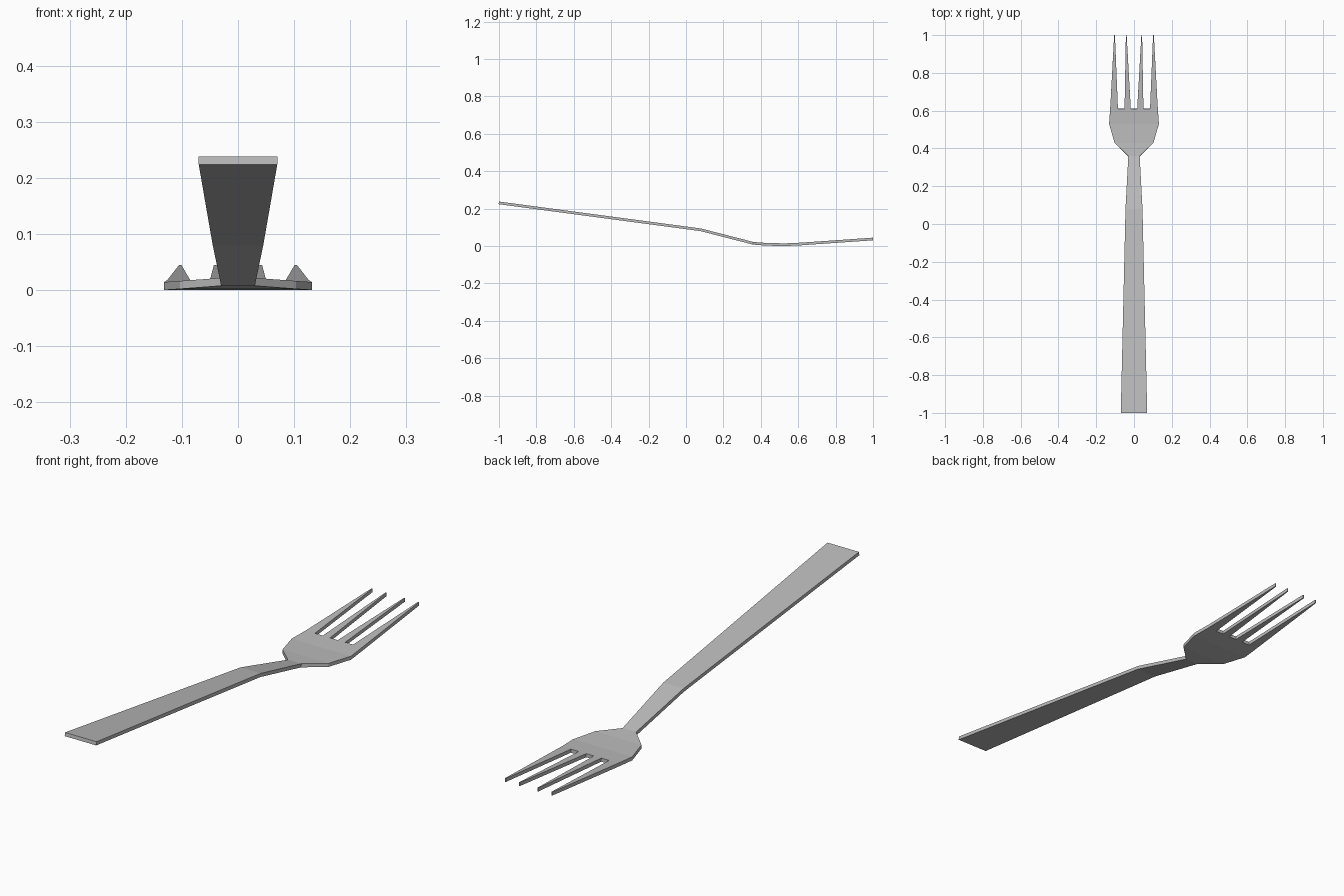
import bpy, bmesh

if "Cube" in bpy.data.objects:
    bpy.data.objects.remove(bpy.data.objects["Cube"])

# Side profile of the upper surface: (y, z)
PROFILE = [(-1.0, .238), (.08, .094), (.36, .022), (.43, .0165),
           (.53, .0145), (.61, .018), (1.0, .045)]
THICKNESS = .0142


def height(y):
    for (y0, z0), (y1, z1) in zip(PROFILE, PROFILE[1:]):
        if y <= y1:
            return z0 + (z1 - z0) * (y - y0) / (y1 - y0)
    return PROFILE[-1][1]


# Right half of the outline, cut into flat panels wherever the profile bends
panels = [
    [(0, -1), (.07, -1), (.045, .08), (0, .08)],            # handle
    [(0, .08), (.045, .08), (.03, .36), (0, .36)],          # neck
    [(0, .36), (.03, .36), (.103, .43), (0, .43)],          # shoulder
    [(0, .43), (.103, .43), (.132, .53), (0, .53)],         # bowl
    [(0, .53), (.132, .53), (.126, .61), (.085, .61),
     (.05, .61), (.017, .61), (0, .61)],                    # tine root
    [(.017, .61), (.05, .61), (.043, 1), (.039, 1)],        # inner tine
    [(.085, .61), (.126, .61), (.105, 1), (.101, 1)],       # outer tine
]

bm = bmesh.new()
for panel in panels:
    bm.faces.new([bm.verts.new((x, y, height(y))) for x, y in panel])
bmesh.ops.remove_doubles(bm, verts=bm.verts, dist=1e-5)
mesh = bpy.data.meshes.new("fork")
bm.to_mesh(mesh)
bm.free()

fork = bpy.data.objects.new("fork", mesh)
bpy.context.collection.objects.link(fork)

# Mirror the half, then give the sheet its thickness downwards
mirror = fork.modifiers.new("mirror", 'MIRROR')
mirror.use_clip = True
solid = fork.modifiers.new("thickness", 'SOLIDIFY')
solid.thickness = THICKNESS
solid.offset = -1
solid.use_even_offset = True

steel = bpy.data.materials.new("steel grey")
steel.diffuse_color = (.5, .5, .5, 1)
steel.use_nodes = True
steel.node_tree.nodes["Principled BSDF"].inputs["Base Color"].default_value = steel.diffuse_color
mesh.materials.append(steel)
